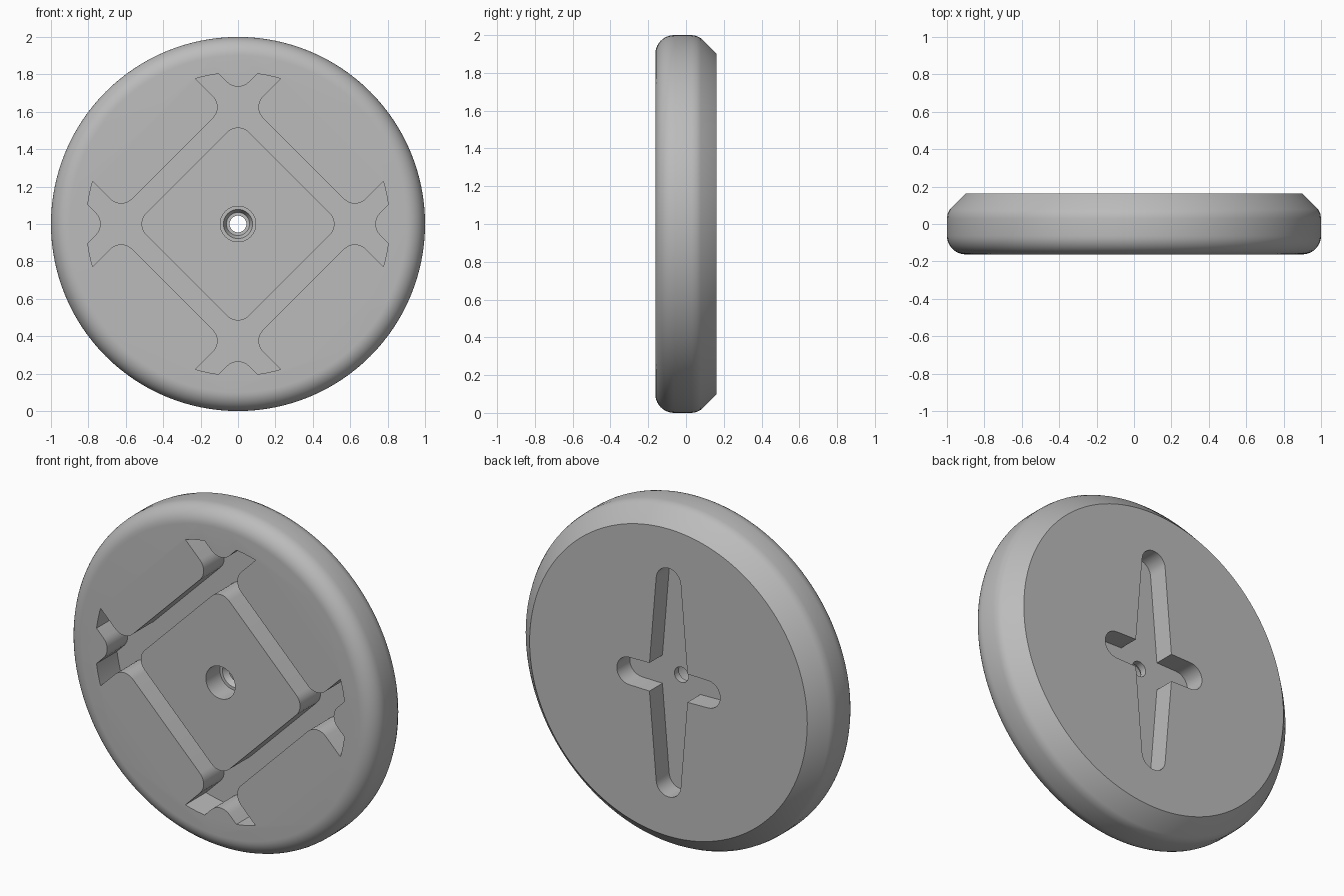
import bpy, bmesh
from math import cos, sin, pi, sqrt

cube = bpy.data.objects.get("Cube")
if cube:
    bpy.data.objects.remove(cube, do_unlink=True)

HALF = 0.1625          # half thickness of the disc
FRONT, BACK = -HALF, HALF
GROOVE_DEPTH = 0.19
POCKET_DEPTH = 0.12

grey = bpy.data.materials.new("plain grey")
grey.use_nodes = True
colour = (0.5, 0.5, 0.5, 1)
grey.diffuse_color = colour
grey.node_tree.nodes["Principled BSDF"].inputs["Base Color"].default_value = colour


def finish(name, bm):
    bmesh.ops.recalc_face_normals(bm, faces=bm.faces)
    mesh = bpy.data.meshes.new(name)
    bm.to_mesh(mesh)
    bm.free()
    mesh.materials.append(grey)
    obj = bpy.data.objects.new(name, mesh)
    bpy.context.collection.objects.link(obj)
    return obj


def arc(cx, cz, r, start, end, steps):
    return [(cx + r * cos(start + (end - start) * i / steps),
             cz + r * sin(start + (end - start) * i / steps)) for i in range(steps + 1)]


def lathe(name, profile, sides):
    """Closed solid turned about the y axis from (radius, y) points."""
    bm = bmesh.new()
    rings = [[bm.verts.new((r * cos(2 * pi * i / sides), y, 1 + r * sin(2 * pi * i / sides)))
              for i in range(sides)] for r, y in profile]
    for a, b in zip(rings, rings[1:]):
        for i in range(sides):
            j = (i + 1) % sides
            bm.faces.new((a[i], a[j], b[j], b[i]))
    bm.faces.new(rings[0])
    bm.faces.new(rings[-1])
    return finish(name, bm)


def prism(name, outline, y0, y1):
    """Outline in x and z, extruded along y."""
    bm = bmesh.new()
    face = bm.faces.new([bm.verts.new((x, y0, 1 + z)) for x, z in outline])
    out = bmesh.ops.extrude_face_region(bm, geom=[face])
    verts = [v for v in out["geom"] if isinstance(v, bmesh.types.BMVert)]
    bmesh.ops.translate(bm, verts=verts, vec=(0, y1 - y0, 0))
    return finish(name, bm)


def cut(target, tool):
    mod = target.modifiers.new("cut", "BOOLEAN")
    mod.operation, mod.solver, mod.object = "DIFFERENCE", "EXACT", tool
    bpy.context.view_layer.objects.active = target
    bpy.ops.object.modifier_apply(modifier=mod.name)
    bpy.data.objects.remove(tool, do_unlink=True)


def rounded_diamond(u0, u1, v0, v1, r):
    """Rounded rectangle turned by 45 degrees."""
    corners = [(u1 - r, v1 - r), (u0 + r, v1 - r), (u0 + r, v0 + r), (u1 - r, v0 + r)]
    pts = [p for k, (u, v) in enumerate(corners)
           for p in arc(u, v, r, k * pi / 2, (k + 1) * pi / 2, 8)]
    return [((u - v) / sqrt(2), (u + v) / sqrt(2)) for u, v in pts]


def double_arm(reach, end_r, mid_r):
    """Long slot along x with round ends, wider in the middle."""
    c = reach - end_r
    return (arc(c, 0, end_r, -pi / 2, pi / 2, 14) + [(0, mid_r)]
            + arc(-c, 0, end_r, pi / 2, 3 * pi / 2, 14) + [(0, -mid_r)])


# Disc body: rounded front rim, chamfered back rim
front_rim = arc(0.9, FRONT + 0.1, 0.1, -pi / 2, 0, 10)
back_rim = [(1, 0.03), (0.996, 0.055), (0.984, 0.0785), (0.9, BACK)]
disc = lathe("disc_body", front_rim + back_rim, 128)

# Front grooves: shallow round recess with nine rounded islands left standing
groove = lathe("groove_cutter", [(0.81, -0.4), (0.81, FRONT + GROOVE_DEPTH)], 96)
inner, outer, far = 0.55 / sqrt(2), 0.70 / sqrt(2), 1.2
spans = [(-far, -outer), (-inner, inner), (outer, far)]
for u0, u1 in spans:
    for v0, v1 in spans:
        cut(groove, prism("island", rounded_diamond(u0, u1, v0, v1, 0.082), -0.5, 0.2))
cut(disc, groove)

# Back pocket: long tapered upright arm and short level arm
upright = [(-z, x) for x, z in double_arm(0.67, 0.08, 0.13)]
level = double_arm(0.335, 0.08, 0.085)
for outline in (upright, level):
    cut(disc, prism("pocket_cutter", outline, BACK - POCKET_DEPTH, 0.4))

# Stepped centre hole
steps = [(0.095, -0.4), (0.095, FRONT + 0.13), (0.078, FRONT + 0.13),
         (0.062, FRONT + 0.165), (0.045, FRONT + 0.165), (0.045, 0.4)]
cut(disc, lathe("hole_cutter", steps, 40))

# Smooth shading with sharp edges kept
bpy.ops.object.select_all(action="DESELECT")
disc.select_set(True)
bpy.context.view_layer.objects.active = disc
bpy.ops.object.shade_smooth_by_angle(angle=pi / 6)
